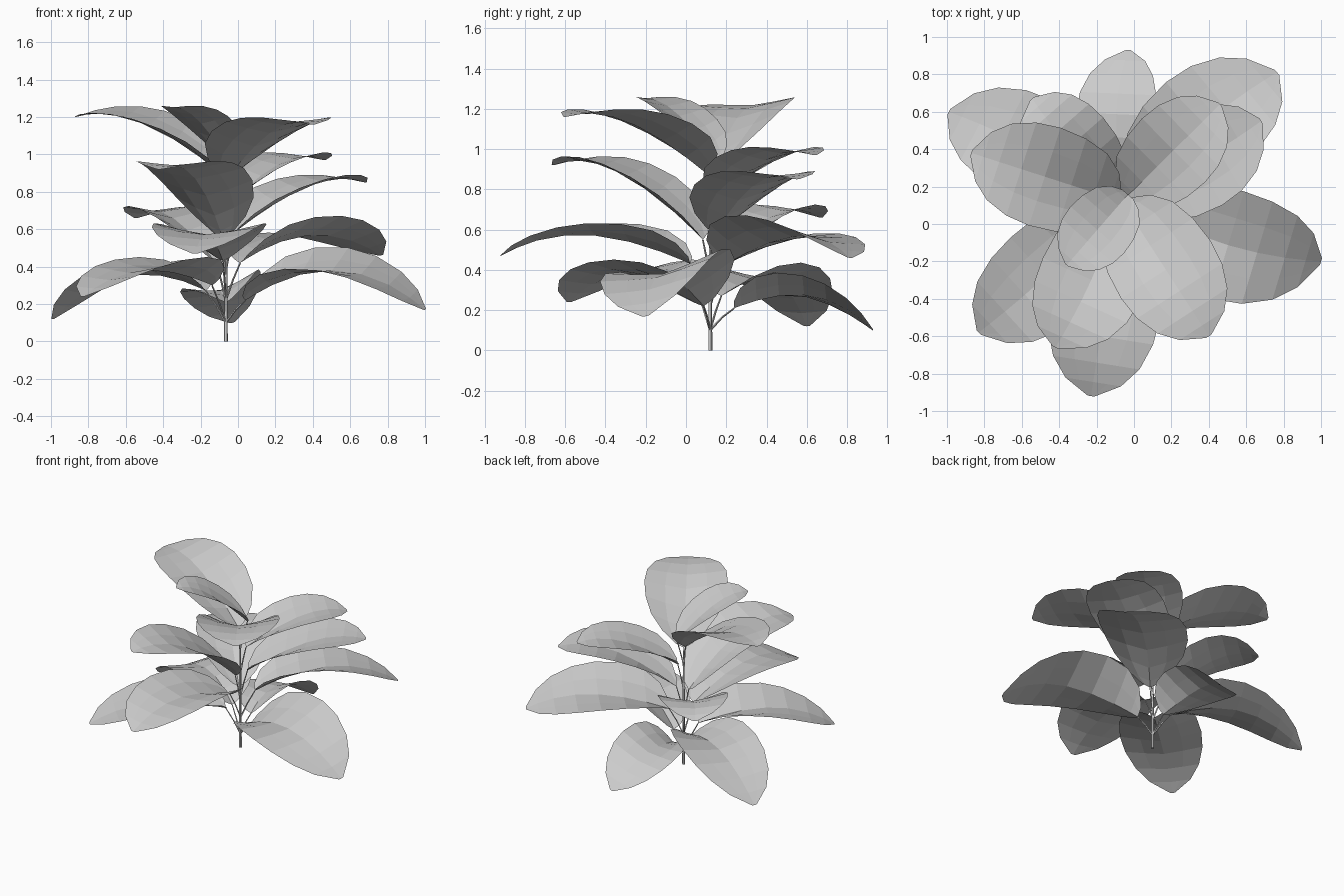
import bpy
import bmesh
from mathutils import Vector

cube = bpy.data.objects.get("Cube")
if cube:
    bpy.data.objects.remove(cube)


def make_material(name, rgb):
    mat = bpy.data.materials.new(name)
    mat.use_nodes = True
    mat.diffuse_color = (*rgb, 1)
    mat.node_tree.nodes["Principled BSDF"].inputs["Base Color"].default_value = (*rgb, 1)
    return mat


GREY = make_material("pale grey", (0.6, 0.6, 0.6))
ROOT = Vector((-0.065, 0.12, 0))

# Half-width of a blade along its length, as (position, share of the widest)
OUTLINE = [(0, 0.2), (0.05, 0.52), (0.16, 0.8), (0.32, 0.95), (0.5, 1),
           (0.66, 0.95), (0.81, 0.78), (0.92, 0.5), (1, 0.06)]
ACROSS = (-1, -0.5, 0, 0.5, 1)


def finish(bm, name):
    mesh = bpy.data.meshes.new(name)
    bm.to_mesh(mesh)
    bm.free()
    mesh.materials.append(GREY)
    obj = bpy.data.objects.new(name, mesh)
    bpy.context.collection.objects.link(obj)
    return obj


def make_stalk(name, points, radii, sides=5):
    """Thin tapered tube following a few points."""
    bm = bmesh.new()
    rings = []
    for i, (point, radius) in enumerate(zip(points, radii)):
        along = points[min(i + 1, len(points) - 1)] - points[max(i - 1, 0)]
        turn = Vector((0, 0, 1)).rotation_difference(along)
        ring = bmesh.ops.create_circle(bm, segments=sides, radius=radius)["verts"]
        for v in ring:
            v.co = point + turn @ v.co
        rings.append(ring)
    for a, b in zip(rings, rings[1:]):
        for k in range(sides):
            n = (k + 1) % sides
            bm.faces.new((a[k], a[n], b[n], b[k]))
    bm.faces.new(rings[0][::-1])
    bm.faces.new(rings[-1])
    return finish(bm, name)


def make_leaf(name, tip, base_z, mid_z, width, reach, roll=0, sway=0):
    """Arched blade with a folded midrib, and the stalk that carries it."""
    tip = Vector(tip)
    heading = (tip - ROOT).to_2d().normalized()
    base = ROOT + Vector((*(heading * reach), base_z))
    side = Vector((-heading.y, heading.x, 0))
    control = (base + tip) / 2 + side * 2 * sway
    control.z = 2 * mid_z - control.z
    side.z = roll
    bm = bmesh.new()
    rows = []
    for t, share in OUTLINE:
        rib = base * (1 - t) ** 2 + control * 2 * t * (1 - t) + tip * t * t
        # the outer part arches up, then the tip droops
        rib.z += 0.2 * t * t * (1 - t)
        half = share * width / 2
        # the blade is cupped at its base and opens flat towards the tip
        fold = 0.08 + 0.5 * (1 - t) ** 2
        row = []
        for s in ACROSS:
            lift = Vector((0, 0, fold * half * abs(s) ** 1.2))
            row.append(bm.verts.new(rib + side * half * s + lift))
        rows.append(row)
    for a, b in zip(rows, rows[1:]):
        for k in range(len(ACROSS) - 1):
            bm.faces.new((a[k], b[k], b[k + 1], a[k + 1]))
    finish(bm, name)

    start = ROOT + Vector((0, 0, max(0.1, base_z - 0.2)))
    bend = start.lerp(base, 0.5) + Vector((0, 0, 0.01))
    make_stalk(name + "_stalk", [start, bend, base], [0.006, 0.005, 0.004], 4)


# Central stem
make_stalk("main_stem", [ROOT, ROOT + Vector((0, 0, 0.15)), ROOT + Vector((0, 0, 0.5)),
                         ROOT + Vector((0, 0, 0.85))], [0.011, 0.01, 0.008, 0.005])

# Leaves: tip, base height, middle height, width, distance from stem, roll, sway
LEAVES = {
    "low_back_leaf": ((-0.03, 0.93, 0.1), 0.21, 0.25, 0.43, 0.12, -0.25, 0.05),
    "low_right_back_leaf": ((-0.99, 0.6, 0.12), 0.27, 0.33, 0.56, 0.12, 0, -0.03),
    "low_left_leaf": ((1.0, -0.2, 0.17), 0.22, 0.355, 0.6, 0.11, 0.2, -0.06),
    "low_right_front_leaf": ((-0.83, -0.58, 0.24), 0.3, 0.355, 0.56, 0.1, 0, 0.02),
    "middle_front_leaf": ((-0.23, -0.92, 0.47), 0.43, 0.545, 0.6, 0.1),
    "middle_left_back_leaf": ((0.765, 0.81, 0.46), 0.42, 0.54, 0.6, 0.1, -0.15, 0.04),
    "middle_right_back_leaf": ((-0.545, 0.67, 0.66), 0.42, 0.635, 0.48, 0.08, 0, 0.02),
    "upper_front_leaf": ((-0.42, -0.66, 0.92), 0.55, 0.845, 0.57, 0.04, 0, 0.025),
    "upper_left_leaf": ((0.68, 0.55, 0.85), 0.58, 0.79, 0.53, 0.05, 0, -0.02),
    "upper_back_leaf": ((0.46, 0.64, 0.97), 0.75, 0.92, 0.48, 0.04),
    "top_left_front_leaf": ((0.4, -0.6, 1.16), 0.87, 1.09, 0.57, 0.01),
    "top_right_leaf": ((-0.87, 0.38, 1.2), 0.89, 1.13, 0.55, 0.02, -0.08),
    "top_small_leaf": ((-0.36, -0.22, 1.25), 0.94, 1.14, 0.38, -0.05),
}
for name, spec in LEAVES.items():
    make_leaf(name, *spec)
